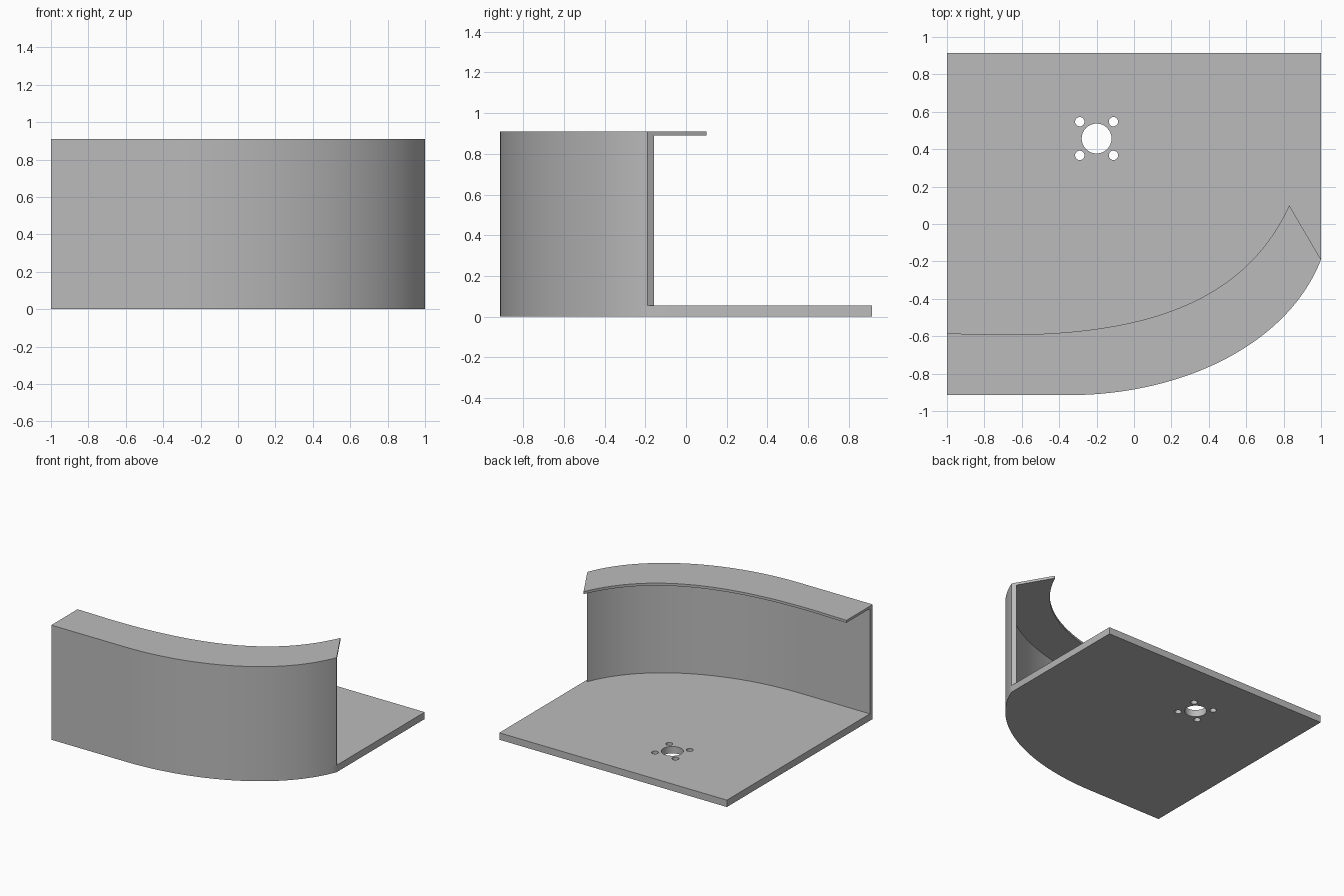
import bpy, bmesh, math
from mathutils import Vector
from mathutils.geometry import interpolate_bezier

cube = bpy.data.objects.get("Cube")
if cube:
    bpy.data.objects.remove(cube, do_unlink=True)

BASE_TOP, LIP_BOTTOM, TOP = 0.055, 0.89, 0.91

grey = bpy.data.materials.new("plain grey")
grey.use_nodes = True
grey.diffuse_color = (0.5, 0.5, 0.5, 1)
grey.node_tree.nodes["Principled BSDF"].inputs["Base Color"].default_value = (0.5, 0.5, 0.5, 1)


def curve(start, *handles):
    """Straight run from start, then one Bezier sweep."""
    points = interpolate_bezier(*[Vector(p) for p in handles], 40)
    return [Vector(start)] + [p.to_2d() for p in points]


def extrude(name, outline, low, high):
    """Solid slab from a flat outline."""
    bm = bmesh.new()
    face = bm.faces.new([bm.verts.new((p[0], p[1], low)) for p in outline])
    grown = bmesh.ops.extrude_face_region(bm, geom=[face])
    moved = [g for g in grown["geom"] if isinstance(g, bmesh.types.BMVert)]
    bmesh.ops.translate(bm, verts=moved, vec=(0, 0, high - low))
    bmesh.ops.recalc_face_normals(bm, faces=bm.faces)
    mesh = bpy.data.meshes.new(name)
    bm.to_mesh(mesh)
    bm.free()
    mesh.materials.append(grey)
    obj = bpy.data.objects.new(name, mesh)
    bpy.context.collection.objects.link(obj)
    return obj


def select(obj):
    bpy.ops.object.select_all(action="DESELECT")
    obj.select_set(True)
    bpy.context.view_layer.objects.active = obj


def circle(x, y, radius, sides=32):
    return [(x + radius * math.cos(math.tau * i / sides),
             y + radius * math.sin(math.tau * i / sides)) for i in range(sides)]


# Plan curves: outer face of the wall and free edge of the lip
outer = curve((-1, -0.915), (-0.35, -0.915, 0), (0.25, -0.915, 0), (0.82, -0.65, 0), (1, -0.19, 0))
inner = curve((-1, -0.585), (-0.7, -0.592, 0), (0, -0.592, 0), (0.58, -0.45, 0), (0.83, 0.1, 0))
wall_back = [a.lerp(b, 0.11) for a, b in zip(outer, inner)]

# Base plate, curved wall and overhanging lip
base = extrude("base_plate", outer + [(1, 0.915), (-1, 0.915)], 0, BASE_TOP)
wall = extrude("curved_wall", outer + wall_back[::-1], BASE_TOP, LIP_BOTTOM)
lip = extrude("top_lip", outer + inner[::-1], LIP_BOTTOM, TOP)

# Shaft hole with four screw holes around it
cx, cy, step = -0.2, 0.457, 0.09
holes = [(cx, cy, 0.08)] + [(cx + sx * step, cy + sy * step, 0.025)
                            for sx in (-1, 1) for sy in (-1, 1)]
for hole in holes:
    cutter = extrude("hole_cutter", circle(*hole), -0.1, 0.2)
    cutter.hide_render = True
    cut = base.modifiers.new("hole", "BOOLEAN")
    cut.operation, cut.solver, cut.object = "DIFFERENCE", "EXACT", cutter
    select(base)
    bpy.ops.object.modifier_apply(modifier=cut.name)
    bpy.data.objects.remove(cutter, do_unlink=True)

# Smooth the sweeps, keep the edges crisp
for obj in (base, wall, lip):
    select(obj)
    bpy.ops.object.shade_smooth_by_angle(angle=math.radians(30))
